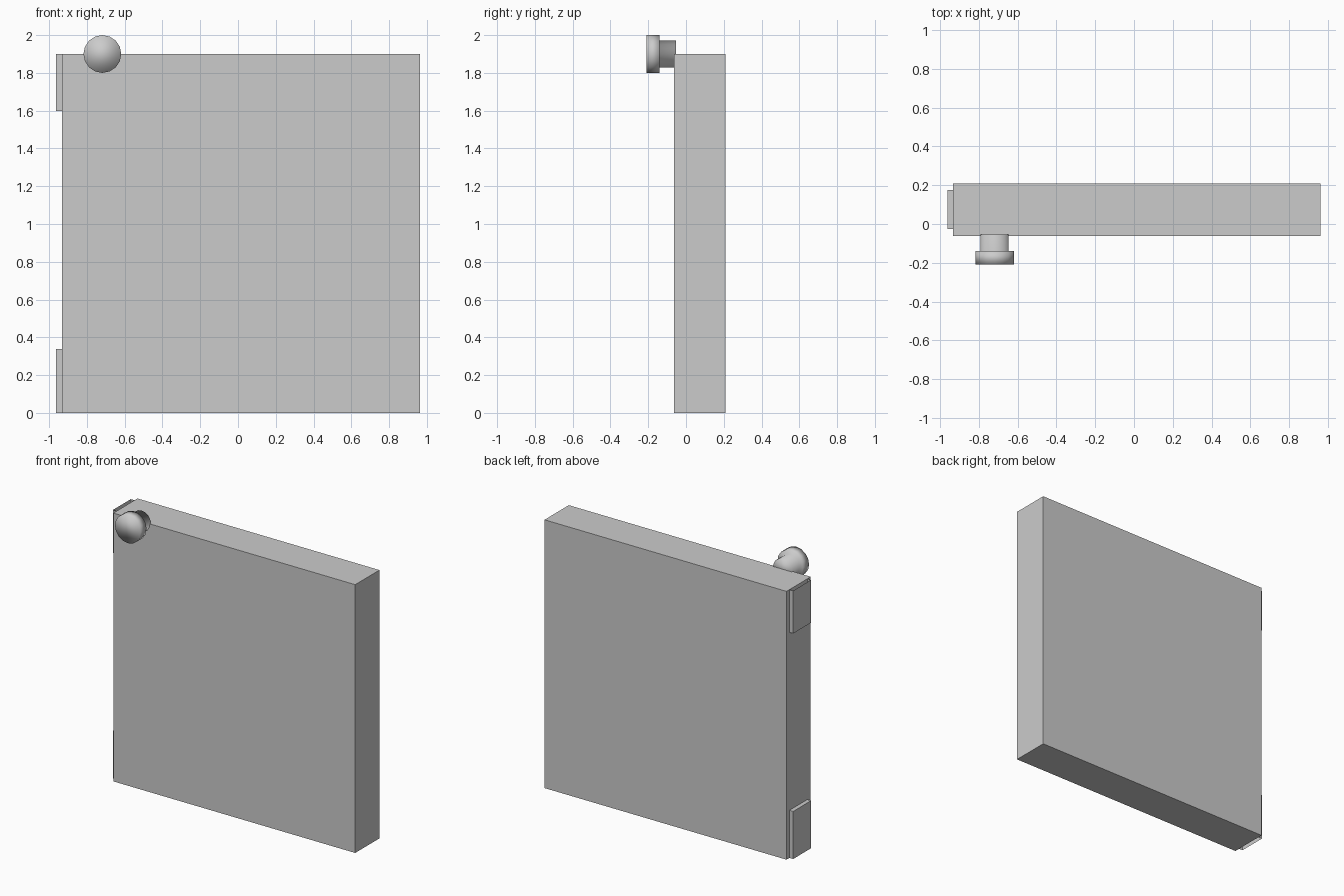
import bpy, bmesh
from math import cos, sin, tau

if "Cube" in bpy.data.objects:
    bpy.data.objects.remove(bpy.data.objects["Cube"])


def make_object(name, bm):
    bmesh.ops.recalc_face_normals(bm, faces=bm.faces)
    mesh = bpy.data.meshes.new(name)
    bm.to_mesh(mesh)
    bm.free()
    obj = bpy.data.objects.new(name, mesh)
    bpy.context.collection.objects.link(obj)
    return obj


def box(name, lo, hi, open_dirs=()):
    """Box between two corners; faces pointing along open_dirs are left out."""
    bm = bmesh.new()
    bmesh.ops.create_cube(bm, size=1)
    for v in bm.verts:
        v.co = [lo[i] + (v.co[i] + 0.5) * (hi[i] - lo[i]) for i in range(3)]
    bm.normal_update()
    gone = [f for f in bm.faces
            if any(f.normal[axis] * sign > 0.9 for axis, sign in open_dirs)]
    bmesh.ops.delete(bm, geom=gone, context='FACES')
    return make_object(name, bm)


def lathe_y(name, cx, cz, profile, sides=16):
    """Solid of revolution about a y axis; profile is (radius, y) points."""
    bm = bmesh.new()
    rings = [[bm.verts.new((cx + r * cos(tau * i / sides), y,
                            cz + r * sin(tau * i / sides)))
              for i in range(sides)] for r, y in profile]
    for a, b in zip(rings, rings[1:]):
        for i in range(sides):
            j = (i + 1) % sides
            bm.faces.new((a[i], a[j], b[j], b[i]))
    bm.faces.new(rings[0])
    bm.faces.new(rings[-1])
    obj = make_object(name, bm)
    obj.data.shade_smooth()
    return obj


# Door slab
box("door_panel", (-0.933, -0.063, 0), (0.9625, 0.208, 1.9))

# Hinge plates on the left edge, open against the slab and at their outer ends
box("upper_hinge", (-0.9625, -0.025, 1.597), (-0.933, 0.175, 1.9),
    [(0, 1), (2, 1)])
box("lower_hinge", (-0.9625, -0.025, 0), (-0.933, 0.175, 0.337),
    [(0, 1), (2, -1)])

# Handle: wide disc on a narrower neck, smooth all over
lathe_y("knob", -0.718, 1.9,
        [(0.1, -0.209), (0.1, -0.14), (0.072, -0.14), (0.072, -0.053)])
